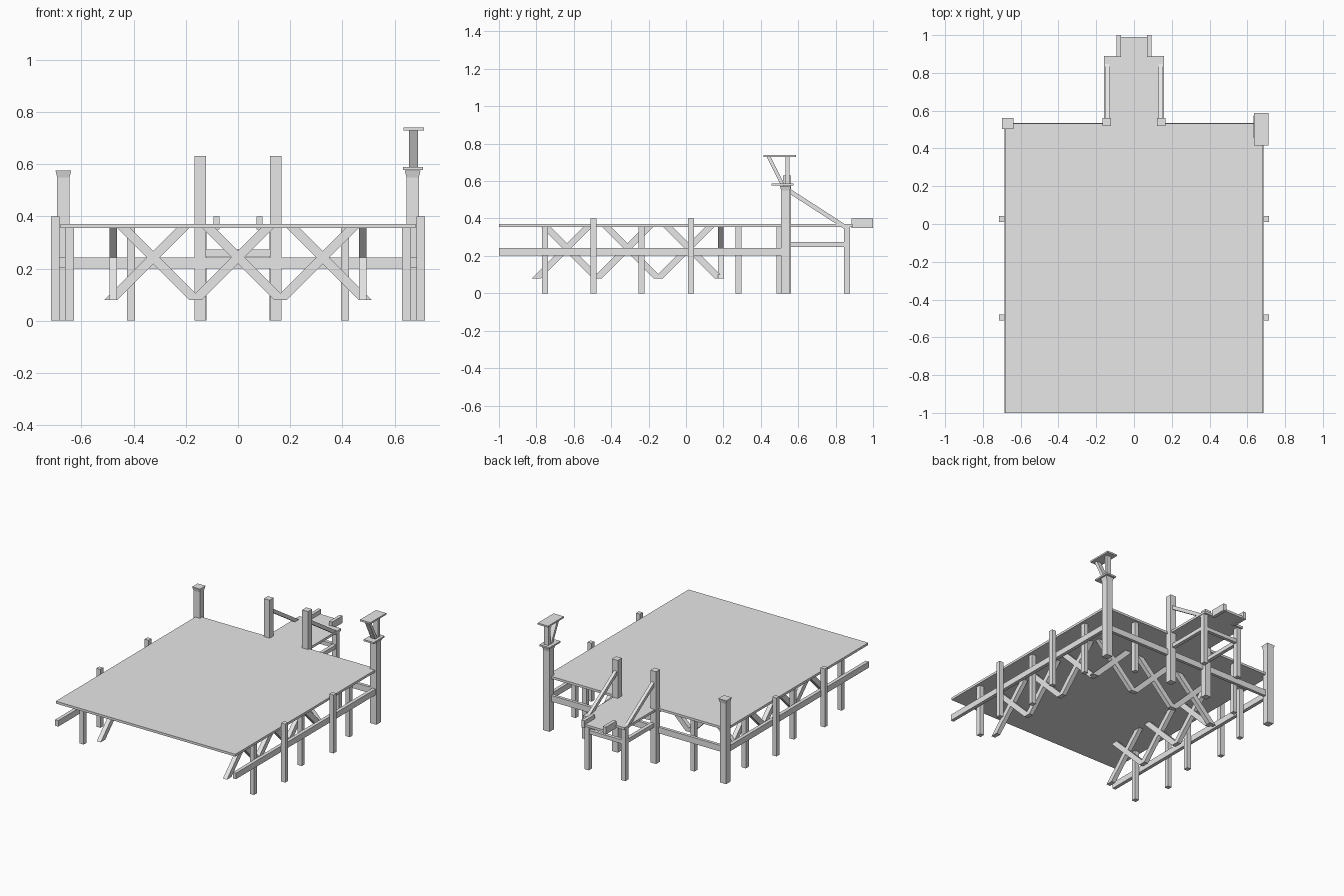
import bpy, bmesh

if "Cube" in bpy.data.objects:
    bpy.data.objects.remove(bpy.data.objects["Cube"])

wood = bpy.data.materials.new("plain grey")
wood.diffuse_color = (0.8, 0.8, 0.8, 1)
wood.use_nodes = True
wood.node_tree.nodes["Principled BSDF"].inputs["Base Color"].default_value = wood.diffuse_color


def finish(name, bm):
    bmesh.ops.recalc_face_normals(bm, faces=bm.faces)
    me = bpy.data.meshes.new(name)
    bm.to_mesh(me)
    bm.free()
    me.materials.append(wood)
    ob = bpy.data.objects.new(name, me)
    bpy.context.collection.objects.link(ob)
    return ob


def loft(name, ring_a, ring_b):
    """Closed solid between two matching rings of points."""
    bm = bmesh.new()
    a = [bm.verts.new(p) for p in ring_a]
    b = [bm.verts.new(p) for p in ring_b]
    n = len(a)
    bm.faces.new(a)
    bm.faces.new(b)
    for i in range(n):
        j = (i + 1) % n
        bm.faces.new((a[i], a[j], b[j], b[i]))
    return finish(name, bm)


def rect(cx, cy, hx, hy, z):
    return [(cx - hx, cy - hy, z), (cx + hx, cy - hy, z),
            (cx + hx, cy + hy, z), (cx - hx, cy + hy, z)]


def box(name, x0, x1, y0, y1, z0, z1):
    c = ((x0 + x1) / 2, (y0 + y1) / 2, (x1 - x0) / 2, (y1 - y0) / 2)
    return loft(name, rect(*c, z0), rect(*c, z1))


def post(name, x, y, w, top):
    return box(name, x - w / 2, x + w / 2, y - w / 2, y + w / 2, 0, top)


def strut(name, along, mid, half, u0, z0, u1, z1, cut, level=True):
    """Slanted bar in a vertical plane, ends cut level or upright."""
    c = cut / 2
    du, dz = (c, 0) if level else (0, c)
    quad = [(u0 - du, z0 - dz), (u0 + du, z0 + dz), (u1 + du, z1 + dz), (u1 - du, z1 - dz)]
    if along == "x":
        rings = [[(u, mid + s * half, z) for u, z in quad] for s in (-1, 1)]
    else:
        rings = [[(mid + s * half, u, z) for u, z in quad] for s in (-1, 1)]
    return loft(name, *rings)


def truss(name, along, mid, centres):
    """Row of 45 degree crosses hanging under the deck."""
    for c in centres:
        for s in (-1, 1):
            strut(name, along, mid, 0.015, c - s * 0.1625, 0.08, c + s * 0.1145, 0.357, 0.05)


# decks
box("main_deck", -0.68, 0.68, -1, 0.533, 0.355, 0.371)
box("jetty_deck", -0.158, 0.158, 0.533, 0.89, 0.355, 0.371)
box("jetty_end_step", -0.072, 0.072, 0.89, 0.99, 0.355, 0.371)

for s in (-1, 1):
    # side posts, alternating inside and outside the side beam
    for y in (-0.755, -0.238, 0.28):
        post("inner_side_post", s * 0.645, y, 0.032, 0.356)
    for y in (-0.495, 0.027):
        post("outer_side_post", s * 0.7, y, 0.031, 0.4)
    xs = sorted((s * 0.661, s * 0.685))
    box("side_beam", *xs, -1, 0.51, 0.202, 0.243)
    post("back_post", s * 0.41, 0.5, 0.031, 0.356)

    # corner posts with flared caps
    post("corner_post", s * 0.669, 0.532, 0.047, 0.55)
    cap = [rect(s * 0.669, 0.532, h, h, z) for h, z in ((0.0235, 0.549), (0.03, 0.575))]
    loft("corner_post_cap", *cap)

    # jetty gate posts, legs, rails
    post("gate_post", s * 0.145, 0.54, 0.044, 0.631)
    post("jetty_leg", s * 0.138, 0.861, 0.034, 0.356)
    strut("jetty_handrail", "y", s * 0.142, 0.011, 0.556, 0.545, 0.855, 0.352, 0.028, False)
    xs = sorted((s * 0.127, s * 0.152))
    box("jetty_side_brace", *xs, 0.555, 0.85, 0.248, 0.275)
    xs = sorted((s * 0.07, s * 0.093))
    box("jetty_end_block", *xs, 0.885, 1.0, 0.35, 0.399)

    # side trusses
    truss("side_truss_brace", "y", s * 0.478, (-0.637, -0.312, 0.015))

# back beam, jetty cross bar, back truss
box("back_beam", -0.65, 0.65, 0.514, 0.535, 0.2, 0.242)
box("jetty_cross_bar", -0.125, 0.125, 0.849, 0.873, 0.246, 0.272)
truss("back_truss_brace", "x", 0.185, (-0.325, 0, 0.325))

# small stand on the right corner post
box("stand_base", 0.632, 0.708, 0.456, 0.574, 0.577, 0.588)
box("stand_top", 0.634, 0.712, 0.415, 0.587, 0.729, 0.74)
box("stand_upright", 0.655, 0.689, 0.533, 0.553, 0.587, 0.73)
strut("stand_brace", "y", 0.672, 0.017, 0.513, 0.587, 0.442, 0.73, 0.022)
